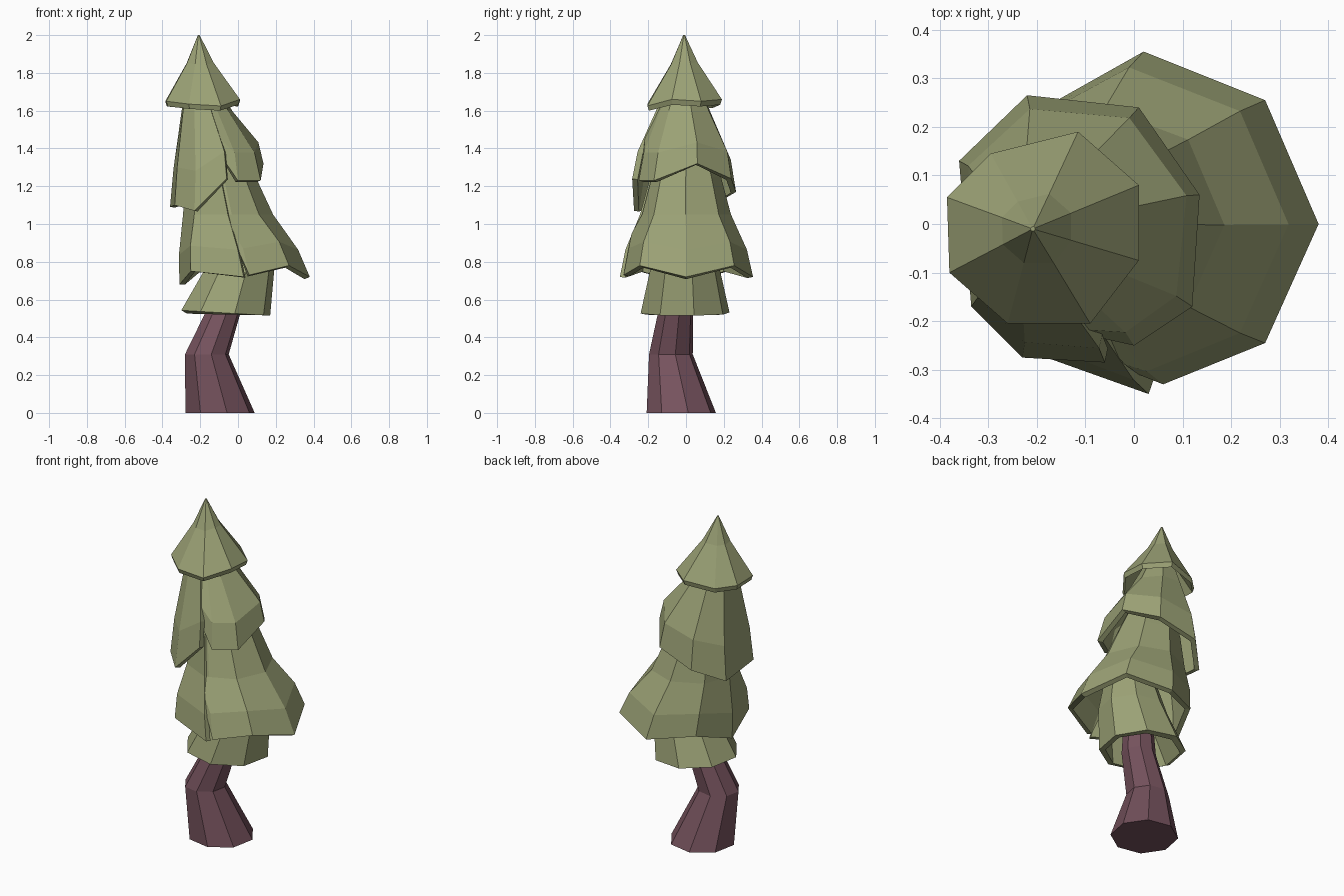
import bpy, bmesh, math


def material(name, rgb):
    m = bpy.data.materials.new(name)
    m.diffuse_color = (*rgb, 1)
    return m


LEAF = material("needles", (0.33, 0.36, 0.18))
BARK = material("bark", (0.18, 0.085, 0.11))


def skirt(name, mat, rim, rows, closed=True, grow=0.0, thick=0.0, caps=False):
    """Loft rows from top to bottom. Each row (w, cx, cy, z, r) blends a circle with the rim."""
    n = len(rim)
    mx = (min(p[0] for p in rim) + max(p[0] for p in rim)) / 2
    my = (min(p[1] for p in rim) + max(p[1] for p in rim)) / 2
    bm = bmesh.new()
    grid = []
    for w, cx, cy, z, r in rows:
        row = []
        for i, (x, y, h) in enumerate(rim):
            a = math.atan2(y - my, x - mx)
            q = r * (1 + grow * i / (n - 1))
            row.append(bm.verts.new((w * x + (1 - w) * (cx + q * math.cos(a)),
                                     w * y + (1 - w) * (cy + q * math.sin(a)),
                                     w * h + (1 - w) * z)))
        grid.append(row)
    for up, low in zip(grid, grid[1:]):
        for i in range(n if closed else n - 1):
            j = (i + 1) % n
            bm.faces.new((low[i], low[j], up[j], up[i]))
    if caps:
        bm.faces.new(grid[0])
        bm.faces.new(grid[-1][::-1])
    me = bpy.data.meshes.new(name)
    bm.to_mesh(me)
    bm.free()
    me.materials.append(mat)
    ob = bpy.data.objects.new(name, me)
    bpy.context.collection.objects.link(ob)
    if thick:
        s = ob.modifiers.new("thickness", 'SOLIDIFY')
        s.thickness, s.offset = thick, -1
    return ob


def octagon(cx, cy, z, r, turn=0.0, tilt=0.0):
    pts = []
    for k in range(8):
        a = math.tau * k / 8 + turn
        x = cx + r * math.cos(a)
        pts.append((x, cy + r * math.sin(a), z + tilt * x))
    return pts


# bent trunk
skirt("trunk", BARK, octagon(-0.095, -0.025, 0, 0.187, 0.2),
      [(0, -0.03, 0, 0.85, 0.07), (0, -0.08, -0.055, 0.53, 0.095),
       (0, -0.165, -0.08, 0.31, 0.118), (1, 0, 0, 0, 0)], caps=True)

# lowest short skirt
skirt("bottom_branches", LEAF, octagon(-0.065, -0.005, 0.525, 0.24, 0.2, -0.06),
      [(0, 0.02, -0.005, 0.9, 0.15), (0, 0.005, -0.005, 0.75, 0.19), (1, 0, 0, 0, 0)],
      thick=0.035)

# wide skirt with overlapping seam at the front
skirt("wide_branches", LEAF,
      [(0.01, -0.31, 0.84), (0.06, -0.33, 0.73), (0.27, -0.245, 0.78), (0.38, 0, 0.72),
       (0.27, 0.255, 0.78), (0.02, 0.355, 0.72), (-0.22, 0.22, 0.75), (-0.31, 0, 0.68),
       (-0.25, -0.25, 0.75), (0.03, -0.35, 0.72)],
      [(0, -0.11, 0, 1.4, 0.13), (0, -0.09, 0, 1.25, 0.18), (0, -0.05, 0, 1.05, 0.232),
       (0.7, -0.07, 0, 1.2, 0.24), (1, 0, 0, 0, 0)],
      closed=False, grow=0.05, thick=0.03)

# upper skirt, lower on the left than on the right
skirt("upper_branches", LEAF,
      [(-0.09, -0.23, 1.36), (0.0, -0.25, 1.23), (0.12, -0.17, 1.23), (0.135, 0.06, 1.32),
       (0.01, 0.24, 1.24), (-0.22, 0.265, 1.17), (-0.36, 0.13, 1.09), (-0.335, -0.17, 1.1),
       (-0.23, -0.275, 1.07), (-0.06, -0.285, 1.24)],
      [(0, -0.19, -0.01, 1.75, 0.08), (0, -0.17, -0.01, 1.6, 0.14),
       (0.6, -0.13, 0, 1.6, 0.2), (1, 0, 0, 0, 0)],
      closed=False, grow=0.08, thick=0.03)

# pointed top with turned-in underside
skirt("tree_top", LEAF,
      [(-0.385, 0.055, 1.65), (-0.38, -0.1, 1.65), (-0.26, -0.205, 1.635),
       (-0.09, -0.205, 1.625), (0.01, -0.075, 1.66), (0.01, 0.08, 1.65),
       (-0.115, 0.19, 1.66), (-0.295, 0.145, 1.64)],
      [(0, -0.208, -0.01, 2.0, 0.005), (0.36, -0.208, -0.01, 1.965, 0.0), (1, 0, 0, 0, 0),
       (0.88, -0.19, -0.01, 1.42, 0.13), (0, -0.2, -0.01, 1.8, 0.06)], caps=True)
